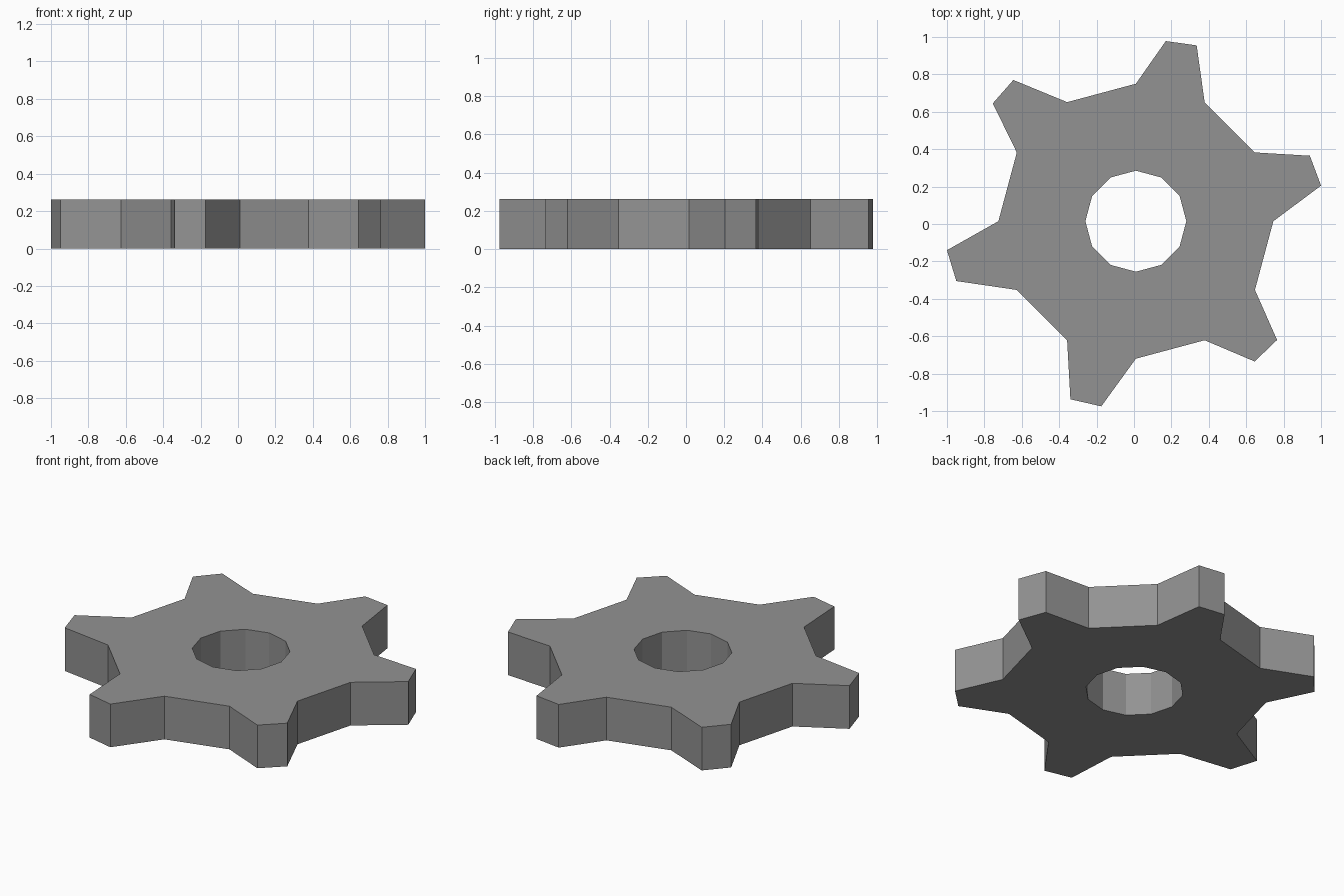
import bpy, bmesh
from math import cos, sin, radians

if "Cube" in bpy.data.objects:
    bpy.data.objects.remove(bpy.data.objects["Cube"])

HEIGHT = 0.262
CX, CY = 0.01, 0.015      # shared centre of the body and bore
R_BODY, R_BORE = 0.735, 0.27

# Outer tip corners of each tooth, counter-clockwise, one tooth per 60 degrees
TIPS = [
    ((1.0, 0.205), (0.94, 0.365)),
    ((0.335, 0.955), (0.17, 0.978)),
    ((-0.645, 0.77), (-0.755, 0.645)),
    ((-1.0, -0.14), (-0.95, -0.305)),
    ((-0.34, -0.937), (-0.175, -0.975)),
    ((0.645, -0.735), (0.765, -0.62)),
]


def ring(bm, r):
    return [bm.verts.new((CX + r * cos(radians(30 * i)),
                          CY + r * sin(radians(30 * i)), 0)) for i in range(12)]


bm = bmesh.new()
bore, rim = ring(bm, R_BORE), ring(bm, R_BODY)

# Twelve-sided body with a bore
for i in range(12):
    j = (i + 1) % 12
    bm.faces.new((bore[i], rim[i], rim[j], bore[j]))

# Teeth on every second side
for k, (a, b) in enumerate(TIPS):
    va, vb = bm.verts.new((*a, 0)), bm.verts.new((*b, 0))
    bm.faces.new((rim[2 * k], va, vb, rim[2 * k + 1]))

# Extrude the flat profile into a solid
result = bmesh.ops.extrude_face_region(bm, geom=bm.faces[:], use_keep_orig=True)
top = [g for g in result["geom"] if isinstance(g, bmesh.types.BMVert)]
bmesh.ops.translate(bm, verts=top, vec=(0, 0, HEIGHT))
bmesh.ops.recalc_face_normals(bm, faces=bm.faces[:])

mesh = bpy.data.meshes.new("gear")
bm.to_mesh(mesh)
bm.free()

# Dark grey metal
metal = bpy.data.materials.new("dark_grey")
metal.diffuse_color = (0.29, 0.29, 0.29, 1)
metal.use_nodes = True
metal.node_tree.nodes["Principled BSDF"].inputs["Base Color"].default_value = metal.diffuse_color
mesh.materials.append(metal)
bpy.context.collection.objects.link(bpy.data.objects.new("gear", mesh))
